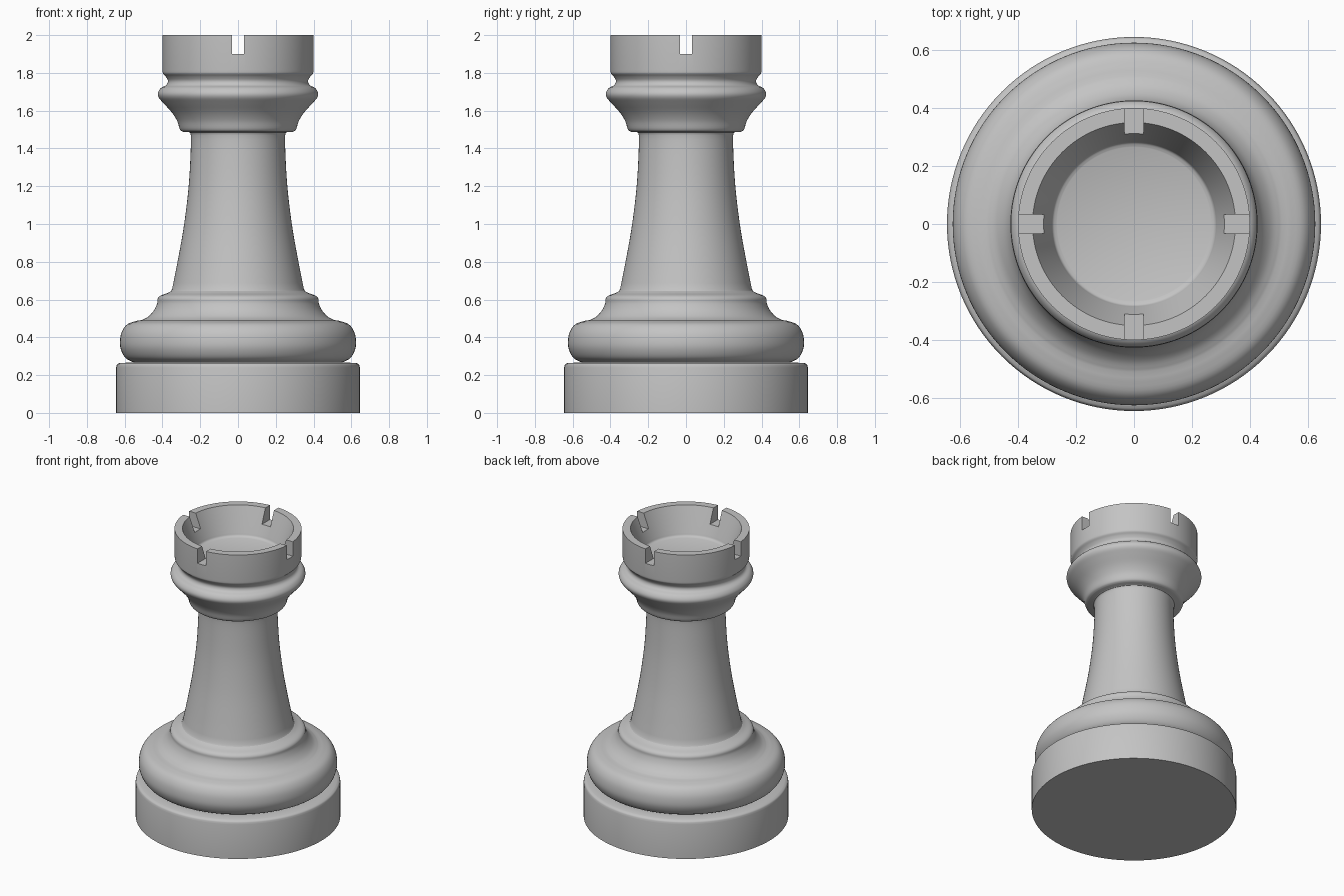
import bpy, bmesh, math
from mathutils import Vector

cube = bpy.data.objects.get("Cube")
if cube:
    bpy.data.objects.remove(cube, do_unlink=True)

SIDES = 128

grey = bpy.data.materials.new("plain grey")
grey.use_nodes = True
grey.diffuse_color = (0.55, 0.55, 0.55, 1)
grey.node_tree.nodes["Principled BSDF"].inputs["Base Color"].default_value = grey.diffuse_color


def smooth_run(points, steps=4):
    """Round a run of (radius, height) points into a flowing curve."""
    p = [Vector(q) for q in points]
    if len(p) < 3:
        return p
    p = [2 * p[0] - p[1]] + p + [2 * p[-1] - p[-2]]
    out = []
    for a, b, c, d in zip(p, p[1:], p[2:], p[3:]):
        for i in range(steps):
            t = i / steps
            out.append(b + (c - a) * t / 2 + (2 * a - 5 * b + 4 * c - d) * t * t / 2
                       + (3 * b - a - 3 * c + d) * t ** 3 / 2)
    return out + [p[-2]]


def make_object(name, bm):
    mesh = bpy.data.meshes.new(name)
    bm.to_mesh(mesh)
    bm.free()
    obj = bpy.data.objects.new(name, mesh)
    bpy.context.collection.objects.link(obj)
    mesh.materials.append(grey)
    return obj


def turn(name, runs):
    """Lathe the joined runs round the z axis; runs meet at hard creases."""
    bm = bmesh.new()
    verts = [bm.verts.new((r, 0, z)) for run in runs for r, z in smooth_run(run)]
    edges = [bm.edges.new(pair) for pair in zip(verts, verts[1:])]
    bmesh.ops.spin(bm, geom=verts + edges, axis=(0, 0, 1), cent=(0, 0, 0),
                   steps=SIDES, angle=math.tau)
    bmesh.ops.remove_doubles(bm, verts=bm.verts, dist=0.0002)
    bmesh.ops.recalc_face_normals(bm, faces=bm.faces)
    return make_object(name, bm)


def shade(obj):
    bpy.ops.object.select_all(action="DESELECT")
    obj.select_set(True)
    bpy.context.view_layer.objects.active = obj
    bpy.ops.object.shade_smooth_by_angle(angle=math.radians(35))


# Plinth with a softened top edge
plinth = turn("plinth", [
    [(0, 0), (0.645, 0)],
    [(0.645, 0.24), (0.64, 0.256), (0.625, 0.265)],
    [(0.56, 0.266), (0, 0.266)],
])

# Rounded cushion, cove and step
cushion = turn("cushion", [
    [(0, 0.266), (0.55, 0.266)],
    [(0.55, 0.266), (0.595, 0.29), (0.62, 0.335), (0.625, 0.38),
     (0.615, 0.43), (0.585, 0.47), (0.53, 0.489)],
    [(0.51, 0.491), (0.475, 0.51), (0.445, 0.543), (0.428, 0.58), (0.425, 0.605),
     (0.41, 0.621), (0.375, 0.634), (0.345, 0.65)],
    [(0, 0.65)],
])

# Tapering stem
stem = turn("stem", [
    [(0, 0.645), (0.355, 0.645)],
    [(0.349, 0.655), (0.322, 0.79), (0.288, 0.98), (0.263, 1.18),
     (0.252, 1.35), (0.25, 1.47), (0.262, 1.487)],
    [(0, 1.487)],
])

# Flared collar, neck groove and hollow cup
crown = turn("crown", [
    [(0, 1.487), (0.29, 1.487)],
    [(0.29, 1.487), (0.307, 1.5), (0.322, 1.545), (0.35, 1.59), (0.395, 1.64),
     (0.42, 1.67), (0.424, 1.695), (0.408, 1.72), (0.38, 1.735), (0.371, 1.757),
     (0.382, 1.78), (0.397, 1.797), (0.4, 1.815)],
    [(0.4, 2), (0.35, 2)],
    [(0.287, 1.835), (0.28, 1.818), (0.265, 1.81)],
    [(0, 1.81)],
])

# Four notches in the rim, cut by a crossed pair of bars
bm = bmesh.new()
for size in ((1.2, 0.066, 0.3), (0.066, 1.2, 0.3)):
    new = bmesh.ops.create_cube(bm, size=1)["verts"]
    bmesh.ops.scale(bm, verts=new, vec=size)
    bmesh.ops.translate(bm, verts=new, vec=(0, 0, 2.05))
cutter = make_object("notch_cutter", bm)
cutter.hide_render = True
cut = crown.modifiers.new("notches", "BOOLEAN")
cut.object = cutter
cut.operation = "DIFFERENCE"
cut.solver = "EXACT"
cut.use_self = True
bpy.context.view_layer.objects.active = crown
bpy.ops.object.modifier_apply(modifier=cut.name)
bpy.data.objects.remove(cutter, do_unlink=True)

for part in (plinth, cushion, stem, crown):
    shade(part)
